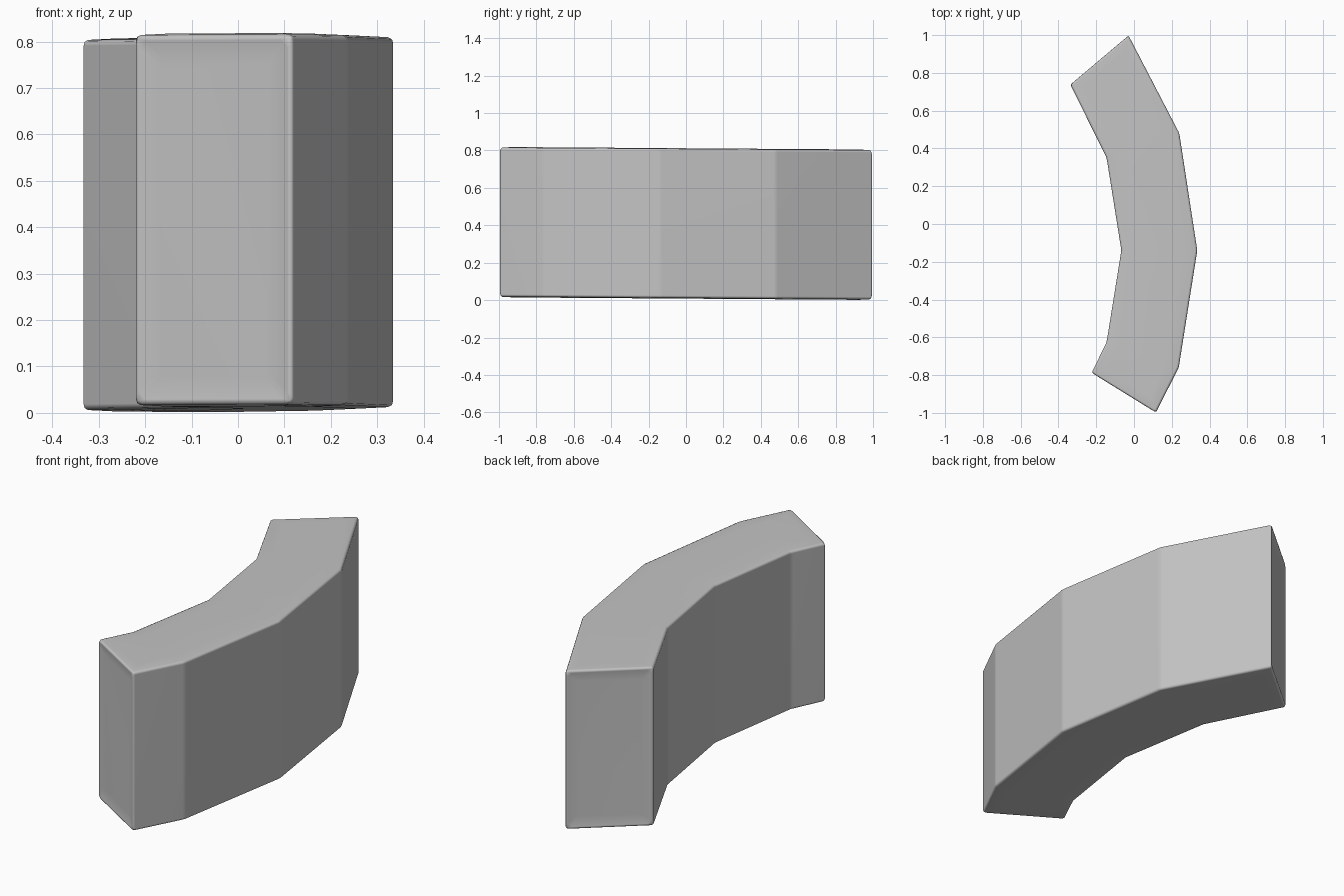
import bpy
import bmesh
import math

cube = bpy.data.objects.get("Cube")
if cube:
    bpy.data.objects.remove(cube, do_unlink=True)

grey = bpy.data.materials.new("plain_grey")
grey.use_nodes = True
colour = (0.55, 0.55, 0.55, 1)
grey.diffuse_color = colour
grey.node_tree.nodes["Principled BSDF"].inputs["Base Color"].default_value = colour

# Curved footprint: outer side front to back, then inner side back to front
outer = [(0.115, -1.0), (0.237, -0.76), (0.335, -0.14), (0.24, 0.48), (-0.03, 1.0)]
inner = [(-0.338, 0.74), (-0.145, 0.35), (-0.067, -0.14), (-0.145, -0.625), (-0.225, -0.79)]
TILT = 0.007


def cap(bm, height):
    return [bm.verts.new((x, y, height - TILT * y)) for x, y in outer + inner]


# Block body, with slightly leaning top and bottom
bm = bmesh.new()
low, high = cap(bm, 0.012), cap(bm, 0.808)
count = len(low)
walls = []
for i in range(count):
    j = (i + 1) % count
    walls.append(bm.faces.new((low[i], low[j], high[j], high[i])))

# Top and bottom as strips of quads across the curve
n = len(outer)
top, bottom = [], []
for i in range(n - 1):
    a, b, c, d = i, i + 1, count - 2 - i, count - 1 - i
    top.append(bm.faces.new([high[k] for k in (a, b, c, d)]))
    bottom.append(bm.faces.new([low[k] for k in (d, c, b, a)]))
bmesh.ops.recalc_face_normals(bm, faces=bm.faces)

# Softly crowned caps and slightly sunken ends
for faces in (top, bottom):
    bmesh.ops.inset_region(bm, faces=faces, thickness=0.08, depth=0.004)
for end in (walls[n - 1], walls[-1]):
    bmesh.ops.inset_region(bm, faces=[end], thickness=0.08, depth=-0.012)

mesh = bpy.data.meshes.new("curved_block")
bm.to_mesh(mesh)
bm.free()
mesh.materials.append(grey)
block = bpy.data.objects.new("curved_block", mesh)
bpy.context.collection.objects.link(block)
bpy.context.view_layer.objects.active = block
block.select_set(True)
bpy.ops.object.shade_smooth()

# Small soft rounding along the edges
bevel = block.modifiers.new("soft_edges", "BEVEL")
bevel.width = 0.012
bevel.segments = 2
bevel.limit_method = "ANGLE"
bevel.angle_limit = math.radians(12)
normals = block.modifiers.new("even_shading", "WEIGHTED_NORMAL")
normals.keep_sharp = True
